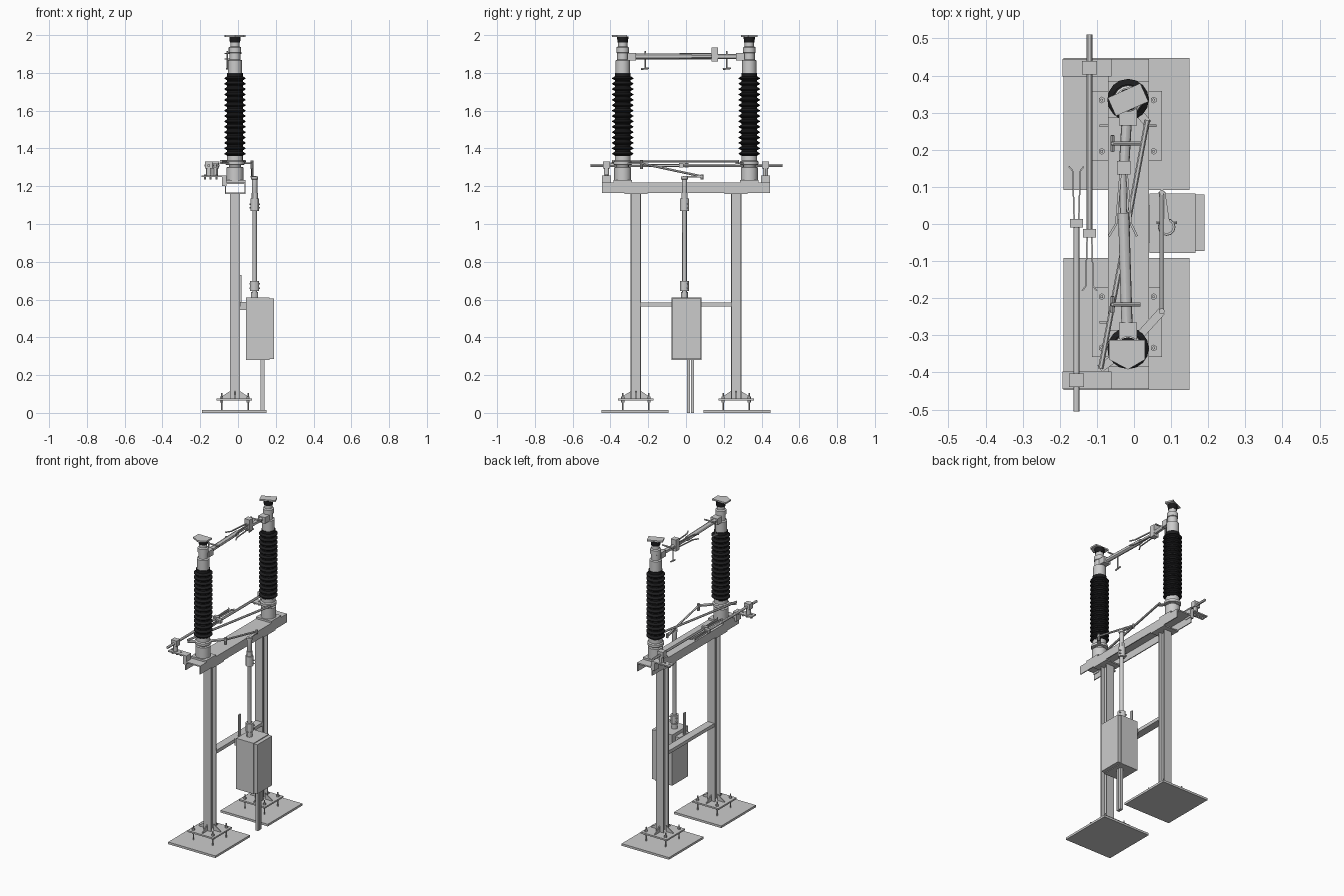
import bpy, bmesh, math
from mathutils import Vector, Matrix

black = bpy.data.materials.new("black_insulation")
black.diffuse_color = (0.012, 0.012, 0.013, 1)


def finish(name, bm, mat=None, smooth=False):
    bmesh.ops.recalc_face_normals(bm, faces=bm.faces)
    me = bpy.data.meshes.new(name)
    bm.to_mesh(me)
    bm.free()
    ob = bpy.data.objects.new(name, me)
    bpy.context.collection.objects.link(ob)
    if mat:
        me.materials.append(mat)
    if smooth:
        bpy.ops.object.select_all(action='DESELECT')
        ob.select_set(True)
        bpy.context.view_layer.objects.active = ob
        bpy.ops.object.shade_smooth_by_angle()
    return ob


def box(name, x0, x1, y0, y1, z0, z1, mat=None):
    bm = bmesh.new()
    y0, y1 = min(y0, y1), max(y0, y1)
    m = Matrix.Translation(((x0 + x1) / 2, (y0 + y1) / 2, (z0 + z1) / 2))
    bmesh.ops.create_cube(bm, size=1, matrix=m @ Matrix.Diagonal((x1 - x0, y1 - y0, z1 - z0, 1)))
    return finish(name, bm, mat)


def rod(name, a, b, r, n=12, mat=None):
    a, b = Vector(a), Vector(b)
    d = b - a
    bm = bmesh.new()
    m = Matrix.Translation((a + b) / 2) @ d.to_track_quat('Z', 'Y').to_matrix().to_4x4()
    bmesh.ops.create_cone(bm, cap_ends=True, segments=n, radius1=r, radius2=r, depth=d.length, matrix=m)
    return finish(name, bm, mat, n > 11)


def bar(name, a, b, w, h):
    # flat bar between two points
    a, b = Vector(a), Vector(b)
    d = b - a
    bm = bmesh.new()
    m = Matrix.Translation((a + b) / 2) @ d.to_track_quat('Y', 'Z').to_matrix().to_4x4()
    bmesh.ops.create_cube(bm, size=1, matrix=m @ Matrix.Diagonal((w, d.length, h, 1)))
    return finish(name, bm)


def lathe(name, prof, x, y, n=16, mat=None):
    bm = bmesh.new()
    rings = [[bm.verts.new((x + r * math.cos(2 * math.pi * i / n), y + r * math.sin(2 * math.pi * i / n), z))
              for i in range(n)] for r, z in prof]
    for a, b in zip(rings, rings[1:]):
        for i in range(n):
            bm.faces.new((a[i], a[(i + 1) % n], b[(i + 1) % n], b[i]))
    bm.faces.new(rings[0])
    bm.faces.new(rings[-1])
    return finish(name, bm, mat, True)


def prism(name, pts, offset):
    # planar polygon pushed along an offset
    bm = bmesh.new()
    f = bm.faces.new([bm.verts.new(p) for p in pts])
    r = bmesh.ops.extrude_face_region(bm, geom=[f])
    bmesh.ops.translate(bm, vec=offset, verts=[v for v in r['geom'] if isinstance(v, bmesh.types.BMVert)])
    return finish(name, bm)


CX, PY, IY = -0.016, 0.265, 0.335

for s in (-1, 1):
    y = s * PY
    # ground plate, foot plate and anchors
    box("ground_plate", -0.19, 0.15, s * 0.092, s * 0.447, 0, 0.014)
    box("foot_plate", -0.113, 0.075, y - 0.094, y + 0.094, 0.066, 0.076)
    for bx in (-0.087, 0.053):
        for by in (-0.069, 0.069):
            rod("anchor_bolt", (bx, y + by, 0.01), (bx, y + by, 0.105), 0.004, 8)
            for z in (0.054, 0.076):
                rod("anchor_nut", (bx, y + by, z), (bx, y + by, z + 0.012), 0.009, 6)
    # H-section post with gussets and cap
    for t in (-1, 1):
        box("post_flange", CX - 0.027, CX + 0.027, y + t * 0.021, y + t * 0.028, 0.07, 1.16)
        e = CX + t * 0.027
        prism("side_gusset", [(e, y - 0.003, 0.076), (e + t * 0.05, y - 0.003, 0.076), (e + t * 0.05, y - 0.003, 0.082), (e, y - 0.003, 0.115)], (0, 0.006, 0))
        e = y + t * 0.028
        prism("end_gusset", [(CX - 0.003, e, 0.076), (CX - 0.003, e + t * 0.05, 0.076), (CX - 0.003, e + t * 0.05, 0.082), (CX - 0.003, e, 0.115)], (0.006, 0, 0))
    box("post_web", CX - 0.004, CX + 0.004, y - 0.021, y + 0.021, 0.07, 1.16)
    box("post_cap", -0.07, 0.041, y - 0.06, y + 0.06, 1.158, 1.166)

    # bearing housing under the insulator
    y = s * IY
    box("bearing_pad", -0.07, 0.041, y - 0.05, y + 0.05, 1.218, 1.232)
    lathe("bearing_housing", [(0.045, 1.232), (0.045, 1.30), (0.032, 1.302), (0.032, 1.312), (0.05, 1.314), (0.05, 1.33), (0.042, 1.335), (0.042, 1.36)], CX, y)
    # ribbed insulator
    prof = [(0.042, 1.355)]
    for i in range(15):
        z = 1.362 + i * 0.0285
        prof += [(0.042, z), (0.056, z + 0.008), (0.056, z + 0.012), (0.042, z + 0.021)]
    lathe("insulator", prof + [(0.042, 1.80)], CX, y, 16, black)
    # metal head and rotating terminal
    lathe("insulator_head", [(0.038, 1.80), (0.038, 1.866), (0.029, 1.87), (0.029, 1.905), (0.033, 1.907), (0.033, 1.935), (0.024, 1.94), (0.024, 1.962)], CX, y)
    lathe("terminal_collar", [(0.027, 1.96), (0.03, 1.985), (0.03, 1.992)], CX, y, 12, black)
    if s > 0:
        p = box("terminal_plate", -0.048, 0.048, -0.027, 0.027, 1.99, 2.0)
        p.rotation_euler.z = math.radians(24)
        p.location = (CX, y, 0)
    else:
        prism("terminal_plate", [(-0.067, -0.312, 1.99), (0.03, -0.312, 1.99), (0.03, -0.365, 1.99), (CX, -0.392, 1.99), (-0.067, -0.365, 1.99)], (0, 0, 0.01))

# cross beam: inverted channel
box("beam_top", -0.07, 0.041, -0.445, 0.445, 1.212, 1.22)
for x in (-0.07, 0.035):
    box("beam_side", x, x + 0.006, -0.445, 0.445, 1.165, 1.213)

# live arms meeting near the middle
rod("arm_tube", (-0.018, -0.30, 1.887), (-0.028, 0.03, 1.887), 0.015)
rod("arm_tip", (-0.028, 0.02, 1.887), (-0.03, 0.14, 1.887), 0.010)
rod("arm_stub", (-0.027, 0.15, 1.887), (-0.018, 0.31, 1.887), 0.014)
box("contact_block", -0.046, -0.01, 0.134, 0.17, 1.86, 1.935)
for s in (-1, 1):
    box("arm_clamp", -0.04, 0.008, s * 0.265, s * 0.31, 1.865, 1.905)
    for z in (1.873, 1.903):
        bar("contact_finger", (-0.028 + s * 0.008, 0.14, z), (-0.028 + s * 0.02, 0.0, z), 0.006, 0.006)
        bar("finger_tip", (-0.028 + s * 0.02, 0.0, z), (-0.03 + s * 0.038, -0.033, z), 0.006, 0.006)
    # arcing horns
    y = s * 0.217
    rod("horn_stem", (-0.058, y, 1.82), (-0.058, y, 1.915), 0.004, 8)
    rod("horn_bridge", (-0.06, y, 1.905), (0.018, y, 1.905), 0.005, 8)
    rod("horn_foot", (-0.058, y - 0.022, 1.82), (-0.058, y + 0.022, 1.825), 0.005, 8)

# earthing switches: two parallel rods facing opposite ways
for s, x, tail, mid, tip in ((1, -0.12, 0.51, -0.025, -0.18), (-1, -0.155, -0.505, 0.002, 0.155)):
    rod("earth_rod", (x, tail, 1.31), (x, mid, 1.31), 0.008)
    box("earth_contact_block", x - 0.018, x + 0.018, mid - 0.011, mid + 0.011, 1.30, 1.322)
    for t in (-1, 1):
        bend = tip + s * 0.012
        bar("earth_finger", (x + t * 0.006, mid, 1.31), (x + t * 0.01, bend, 1.31), 0.004, 0.012)
        bar("earth_finger_tip", (x + t * 0.01, bend, 1.31), (x + t * 0.02, tip, 1.31), 0.004, 0.012)
    y = s * 0.421
    box("earth_bracket", -0.192, -0.082, y - 0.024, y + 0.024, 1.25, 1.258)
    box("earth_bracket_arm", -0.085, -0.06, y - 0.024, y + 0.024, 1.20, 1.258)
    rod("earth_pivot", (x, y, 1.258), (x, y, 1.30), 0.014)
    box("earth_clamp", x - 0.02, x + 0.02, y - 0.018, y + 0.018, 1.295, 1.332)
    for bx in (-0.175, -0.145, -0.115):
        rod("bracket_bolt", (bx, y, 1.235), (bx, y, 1.262), 0.006, 6)

# rotating linkage between the insulators
bar("north_lever", (CX, IY, 1.322), (0.038, 0.27, 1.322), 0.022, 0.008)
bar("south_lever", (CX, -IY, 1.322), (-0.092, -0.39, 1.322), 0.022, 0.008)
rod("coupling_rod", (-0.09, -0.39, 1.332), (0.036, 0.28, 1.332), 0.007)
bar("drive_lever", (CX, -IY, 1.322), (0.075, -0.235, 1.322), 0.022, 0.008)
rod("drive_pin", (0.075, -0.235, 1.29), (0.075, -0.235, 1.335), 0.008, 8)
rod("drive_rod", (0.075, -0.235, 1.32), (0.075, 0.085, 1.252), 0.006)
bar("drive_crank", (0.09, -0.015, 1.25), (0.075, 0.087, 1.25), 0.018, 0.008)
rod("crank_pin", (0.075, 0.085, 1.235), (0.075, 0.085, 1.262), 0.007, 8)

# vertical drive shaft with couplings
SX, SY = 0.088, -0.008
lathe("drive_shaft", [(0.012, 0.60), (0.012, 1.16), (0.014, 1.165), (0.014, 1.235), (0.018, 1.237), (0.018, 1.252)], SX, SY)
for z0, z1, r in ((0.61, 0.64, 0.018), (0.645, 0.698, 0.024), (1.07, 1.135, 0.023), (1.135, 1.165, 0.017)):
    rod("shaft_coupling", (SX, SY, z0), (SX, SY, z1), r)
for z in (0.66, 0.683, 1.085, 1.105):
    rod("coupling_bolt", (SX - 0.028, SY + 0.012, z), (SX + 0.028, SY + 0.012, z), 0.004, 6)

# drive cabinet, brace and supports
box("cabinet", 0.042, 0.166, -0.078, 0.082, 0.28, 0.61)
box("cabinet_door", 0.166, 0.19, -0.073, 0.079, 0.284, 0.605)
box("cross_brace", CX - 0.022, 0.012, -0.24, 0.24, 0.563, 0.585)
box("cabinet_bracket", 0.010, 0.044, -0.05, 0.05, 0.545, 0.588)
box("bracket_strip", 0.010, 0.018, -0.015, 0.005, 0.545, 0.73)
for y in (0.006, 0.026):
    box("cable_conduit", 0.12, 0.14, y, y + 0.016, 0, 0.282)
